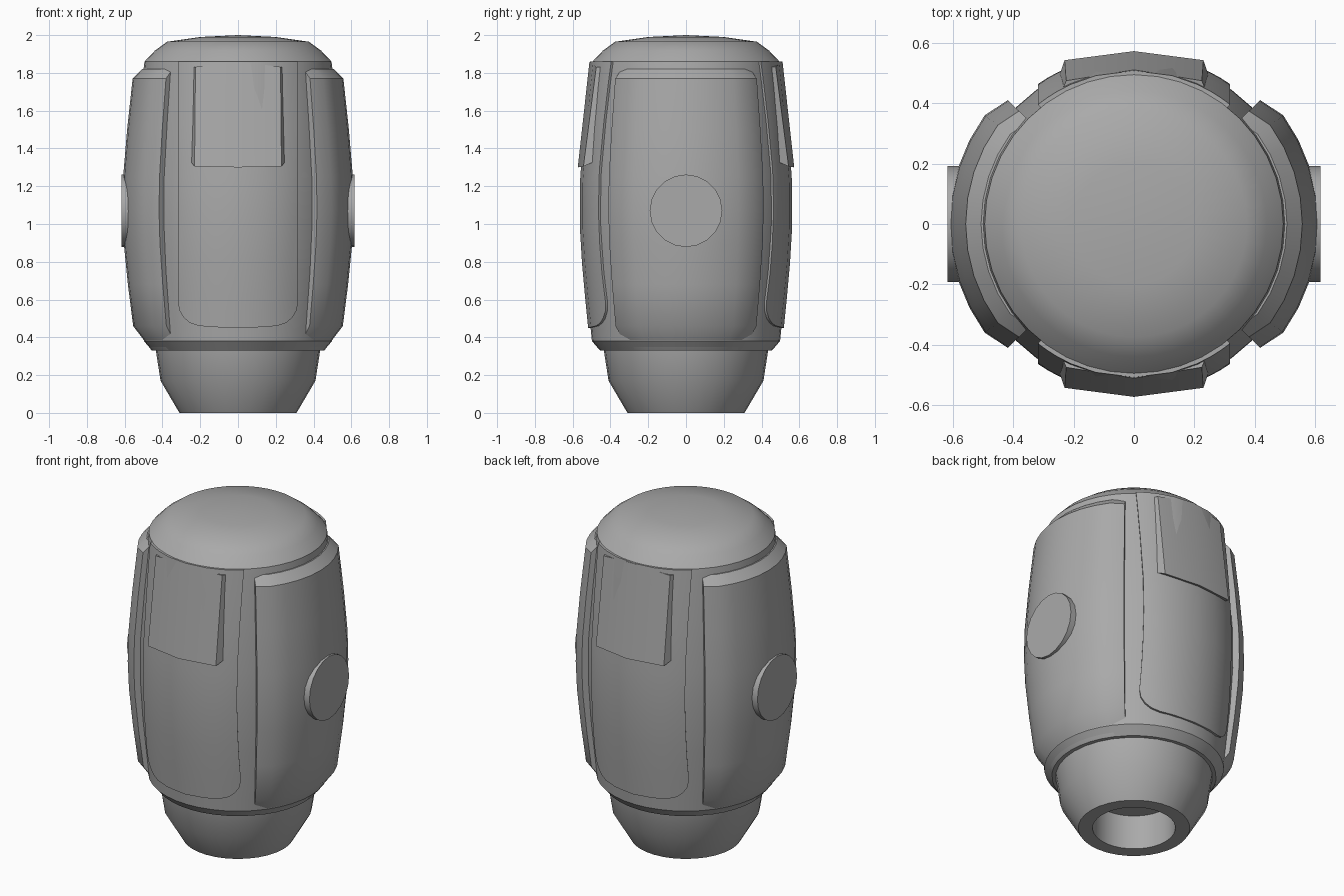
import bpy, bmesh, math
from mathutils import Vector

cube = bpy.data.objects.get("Cube")
if cube:
    bpy.data.objects.remove(cube, do_unlink=True)

grey = bpy.data.materials.new("plain grey")
grey.use_nodes = True
grey.diffuse_color = (0.4, 0.4, 0.4, 1)
grey.node_tree.nodes["Principled BSDF"].inputs["Base Color"].default_value = (0.4, 0.4, 0.4, 1)


def finish(name, bm, angle=30):
    """Turn a bmesh into a named, shaded object."""
    bmesh.ops.remove_doubles(bm, verts=bm.verts, dist=0.0001)
    bmesh.ops.recalc_face_normals(bm, faces=bm.faces)
    mesh = bpy.data.meshes.new(name)
    bm.to_mesh(mesh)
    bm.free()
    mesh.materials.append(grey)
    obj = bpy.data.objects.new(name, mesh)
    bpy.context.collection.objects.link(obj)
    bpy.ops.object.select_all(action="DESELECT")
    bpy.context.view_layer.objects.active = obj
    obj.select_set(True)
    bpy.ops.object.shade_smooth_by_angle(angle=math.radians(angle))
    return obj


def lathe(name, profile, sides):
    bm = bmesh.new()
    verts = [bm.verts.new((r, 0, z)) for r, z in profile]
    edges = [bm.edges.new(pair) for pair in zip(verts, verts[1:])]
    bmesh.ops.spin(bm, geom=verts + edges, axis=(0, 0, 1), cent=(0, 0, 0),
                   angle=math.tau, steps=sides, use_duplicate=False)
    return finish(name, bm)


def radius_at(profile, z):
    """Interpolate a radius along a rising profile."""
    for (r0, z0), (r1, z1) in zip(profile, profile[1:]):
        if z <= z1:
            return r0 + (r1 - r0) * (z - z0) / (z1 - z0)
    return profile[-1][0]


def shell(name, rows):
    """Skin a grid of points and sink its rim towards the axis."""
    bm = bmesh.new()
    grid = [[bm.verts.new(p) for p in row] for row in rows]
    for low, high in zip(grid, grid[1:]):
        for i in range(len(low) - 1):
            bm.faces.new((low[i], low[i + 1], high[i + 1], high[i]))
    rim = [e for e in bm.edges if e.is_boundary]
    new = bmesh.ops.extrude_edge_only(bm, edges=rim)["geom"]
    for v in new:
        if isinstance(v, bmesh.types.BMVert):
            v.co.x *= 0.87
            v.co.y *= 0.87
    return finish(name, bm)


# Central barrel with a domed top
barrel = [(0.43, 0.33), (0.455, 0.33), (0.498, 0.38), (0.505, 0.45), (0.535, 0.75),
          (0.55, 1.0), (0.548, 1.25), (0.525, 1.55), (0.5, 1.82), (0.495, 1.86)]
lathe("barrel", barrel + [(0.44, 1.918), (0.375, 1.965), (0.2, 1.99), (0, 2.0)], 40)

# Hollow tapered foot
lathe("foot", [(0.4, 0.36), (0.435, 0.33), (0.41, 0.17), (0.31, 0), (0.23, 0),
               (0.23, 0.21), (0, 0.21)], 32)

# Bowed side shells with bevelled long edges, and a round cap on each
side = [(0.457, 0.33), (0.555, 0.46), (0.583, 0.68), (0.605, 0.9), (0.612, 1.07),
        (0.608, 1.25), (0.587, 1.5), (0.558, 1.77), (0.507, 1.82)]
steps = [(-44.5, 0.958)] + [(a, 1) for a in range(-36, 37, 9)] + [(44.5, 0.958)]
for label, sign in (("left", 1), ("right", -1)):
    rows = []
    for r, z in side:
        rows.append([(sign * r * f * math.cos(math.radians(a)),
                      r * f * math.sin(math.radians(a)), z) for a, f in steps])
    shell(label + "_side_shell", rows)

    bm = bmesh.new()
    bmesh.ops.create_cone(bm, cap_ends=True, segments=20, radius1=0.192, radius2=0.192, depth=0.12)
    for v in bm.verts:
        v.co = Vector((sign * (0.558 + v.co.z), v.co.x, v.co.y + 1.07))
    finish(label + "_round_cap", bm)

# Front and back panels with rounded lower corners, and a raised block on each
half, corner = 0.318, 0.11
across = [-1, -0.97, -0.9, -0.8, -0.66, -0.4, 0, 0.4, 0.66, 0.8, 0.9, 0.97, 1]
levels = [0, 0.05, 0.12, 0.24, 0.38, 0.55, 0.75, 0.9, 1]
for label, sign in (("front", -1), ("back", 1)):
    rows = []
    for t in levels:
        row = []
        for u in across:
            x = u * half
            into = max(0, abs(x) - (half - corner)) / corner
            bottom = 0.45 + 0.25 * x * x + corner * (1 - math.sqrt(max(0, 1 - into * into)))
            z = bottom + (1.86 - bottom) * t
            r = radius_at(barrel[1:], z) + 0.013
            row.append((x, sign * math.sqrt(r * r - x * x), z))
        rows.append(row)
    shell(label + "_panel", rows)

    # Block: a shallow wedge with a ridge, overhanging at its lower edge
    bm = bmesh.new()
    low = [(-0.262, 0.45, 1.345), (-0.23, 0.543, 1.305), (0, 0.573, 1.3)]
    high = [(-0.255, 0.40, 1.83), (-0.225, 0.475, 1.832), (0, 0.511, 1.86)]
    loops = []
    for pts in (low, high):
        full = pts + [(-x, y, z) for x, y, z in reversed(pts[:2])]
        loops.append([bm.verts.new((x, sign * y, z)) for x, y, z in full])
    for i in range(5):
        j = (i + 1) % 5
        bm.faces.new((loops[0][i], loops[0][j], loops[1][j], loops[1][i]))
    bm.faces.new(loops[0])
    bm.faces.new(loops[1])
    finish(label + "_block", bm, 20)
